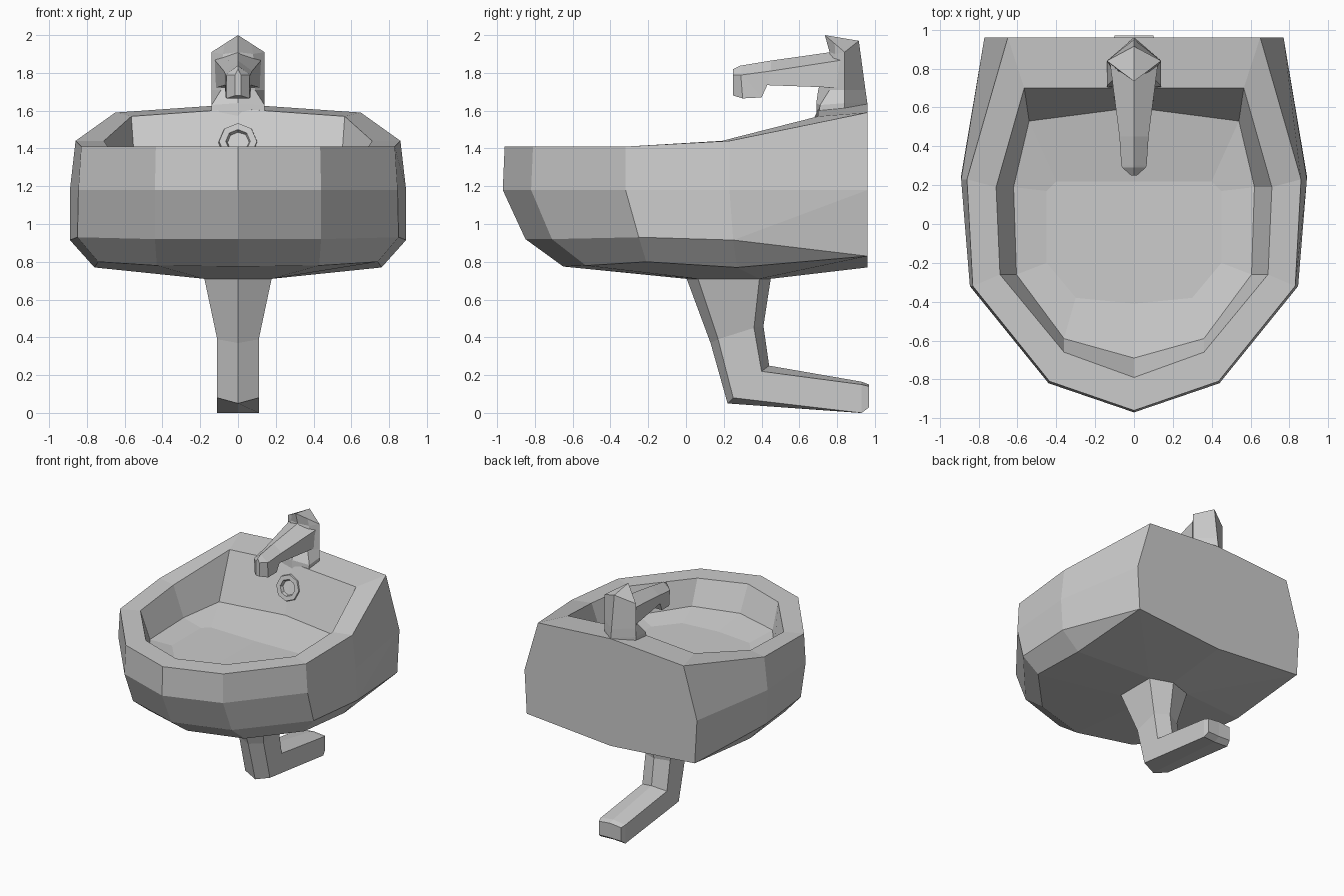
import bpy, bmesh, math
from mathutils import Matrix

if "Cube" in bpy.data.objects:
    bpy.data.objects.remove(bpy.data.objects["Cube"])


def make(name, bm):
    bmesh.ops.remove_doubles(bm, verts=bm.verts, dist=1e-4)
    bmesh.ops.recalc_face_normals(bm, faces=bm.faces)
    me = bpy.data.meshes.new(name)
    bm.to_mesh(me)
    bm.free()
    ob = bpy.data.objects.new(name, me)
    bpy.context.collection.objects.link(ob)
    return ob


def add_face(bm, pts):
    """Add a polygon and its mirror image, skipping repeated points."""
    clean = []
    for p in pts:
        if p not in clean:
            clean.append(p)
    if len(clean) < 3:
        return
    bm.faces.new([bm.verts.new(p) for p in clean])
    bm.faces.new([bm.verts.new((-x, y, z)) for x, y, z in reversed(clean)])


def bridge(bm, a, b, n=None):
    n = n or len(a)
    for i in range(n - 1):
        add_face(bm, [a[i], a[i + 1], b[i + 1], b[i]])


def half_loft(name, rings):
    """Capped loft through half cross-sections that start and end on x = 0."""
    bm = bmesh.new()
    for a, b in zip(rings, rings[1:]):
        bridge(bm, a, b)
    add_face(bm, rings[0])
    add_face(bm, rings[-1])
    return make(name, bm)


# Basin: half rings running from the front centre to the back centre
floor = [(0, -.41, 1.17), (.3, -.38, 1.17), (.45, -.2, 1.17), (.45, .17, 1.17), (.4, .22, 1.17), (0, .22, 1.165)]
bowl = [(0, -.69, 1.21), (.36, -.59, 1.21), (.605, -.26, 1.20), (.62, .19, 1.20), (.54, .53, 1.22), (0, .6, 1.23)]
lip = [(0, -.79, 1.41), (.36, -.66, 1.41), (.69, -.26, 1.41), (.71, .19, 1.44), (.565, .70, 1.57), (0, .70, 1.61)]
rim = [(0, -.96, 1.41), (.435, -.81, 1.41), (.83, -.32, 1.41), (.86, .23, 1.44), (.65, .96, 1.59), (0, .96, 1.635)]
belly = [(0, -.97, 1.18), (.44, -.82, 1.18), (.845, -.32, 1.18), (.89, .23, 1.18), (.77, .96, 1.18)]
lower = [(0, -.85, .92), (.44, -.71, .92), (.85, -.25, .93), (.89, .25, .915), (.75, .96, .83)]
under = [(0, -.65, .775), (.43, -.53, .78), (.74, -.21, .80), (.76, .27, .77), (.75, .96, .83), (0, .96, .77)]
base = [(0, 0, .71), (.18, .06, .71), (.18, .06, .71), (.18, .39, .71), (.18, .39, .71), (0, .45, .71)]
bm = bmesh.new()
for a, b in ((floor, bowl), (bowl, lip), (lip, rim), (under, base)):
    bridge(bm, a, b)
bridge(bm, rim, belly, 5)
bridge(bm, belly, lower, 4)
bridge(bm, lower, under, 5)
add_face(bm, [belly[3], belly[4], lower[3]])
add_face(bm, [belly[4], lower[4], lower[3]])
add_face(bm, [rim[5], rim[4], belly[4], lower[4], under[5]])
add_face(bm, floor)
add_face(bm, base)
make("basin", bm)

# Waste pipe: six-sided bend running down and then back
pipe = []
for w, front, fside, bside, back in (
        (.18, (0, .72), (.06, .72), (.39, .72), (.45, .72)),
        (.11, (.13, .37), (.17, .39), (.36, .45), (.41, .46)),
        (.11, (.22, .05), (.25, .08), (.40, .22), (.44, .25)),
        (.11, (.92, 0), (.93, 0), (.93, .15), (.93, .165)),
        (.10, (.965, .03), (.97, .03), (.97, .14), (.97, .15))):
    pipe.append([(0, *front), (w, *fside), (w, *bside), (0, *back)])
half_loft("waste_pipe", pipe)

# Tap body: diamond-section post leaning forward to a pointed top
half_loft("tap_body", [
    [(0, .69, 1.57), (.14, .70, 1.57), (.14, .84, 1.59), (0, .96, 1.60)],
    [(0, .69, 1.64), (.14, .71, 1.63), (.14, .84, 1.64), (0, .96, 1.64)],
    [(0, .70, 1.71), (.09, .76, 1.71), (.14, .84, 1.71), (0, .95, 1.71)],
    [(0, .76, 1.91), (.08, .79, 1.90), (.14, .84, 1.91), (0, .915, 1.97)],
    [(0, .735, 2.0), (.07, .787, 1.955), (.14, .84, 1.91), (0, .915, 1.97)],
])

# Spout: ridged arm ending in a short downturned pointed nozzle
spout = []
for y, ridge, w, side, wb, bottom, yb in (
        (.84, 1.92, .125, 1.87, .12, 1.72, .84),
        (.45, 1.865, .075, 1.81, .07, 1.735, .43),
        (.30, 1.84, .065, 1.79, .065, 1.67, .40),
        (.29, 1.84, .06, 1.79, .06, 1.665, .30),
        (.25, 1.82, .015, 1.79, .015, 1.68, .25)):
    spout.append([(0, y, ridge), (w, y, side), (wb, yb, bottom), (0, yb, bottom)])
half_loft("tap_spout", spout)

# Overflow hole: small raised ring set into the sloping back wall
bm = bmesh.new()
tilt = Matrix.Translation((0, .66, 1.43)) @ Matrix.Rotation(math.radians(75), 4, 'X')
loops = []
for r, h in ((.11, -.03), (.10, .03), (.065, .03), (.055, .005)):
    loops.append([bm.verts.new(tilt @ Matrix.Rotation(math.tau * i / 8, 4, 'Z')
                               @ Matrix.Translation((r, 0, h)).translation) for i in range(8)])
for a, b in zip(loops, loops[1:]):
    for i in range(8):
        j = (i + 1) % 8
        bm.faces.new((a[i], a[j], b[j], b[i]))
bm.faces.new(loops[-1])
make("overflow_ring", bm)
